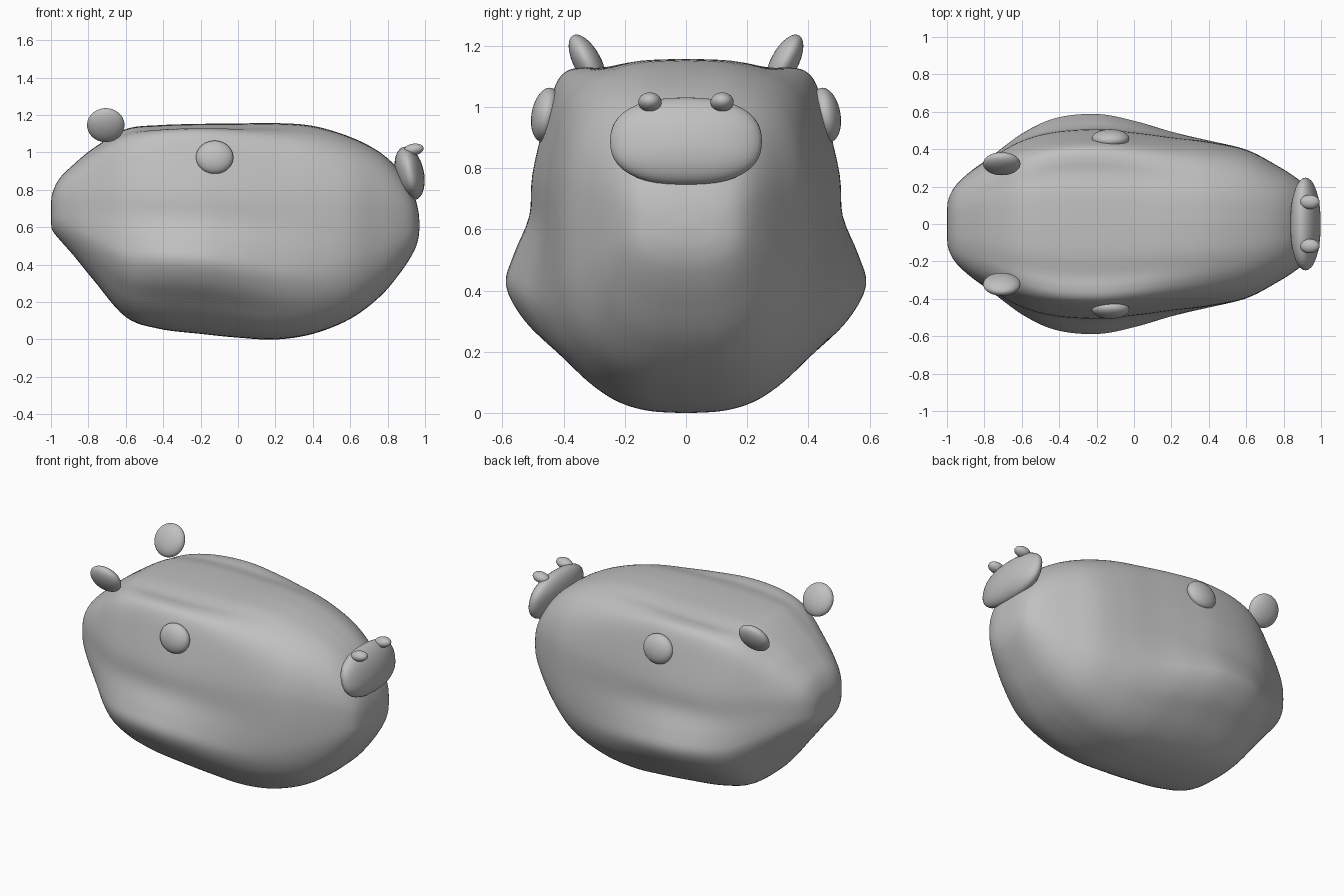
import bpy, bmesh, math

cube = bpy.data.objects.get("Cube")
if cube:
    bpy.data.objects.remove(cube, do_unlink=True)

grey = bpy.data.materials.new("soft grey")
grey.use_nodes = True
grey.diffuse_color = (0.53, 0.53, 0.53, 1)
grey.node_tree.nodes["Principled BSDF"].inputs["Base Color"].default_value = (0.53, 0.53, 0.53, 1)


def finish(name, bm):
    mesh = bpy.data.meshes.new(name)
    bmesh.ops.recalc_face_normals(bm, faces=bm.faces)
    for f in bm.faces:
        f.smooth = True
    bm.to_mesh(mesh)
    bm.free()
    mesh.materials.append(grey)
    obj = bpy.data.objects.new(name, mesh)
    bpy.context.collection.objects.link(obj)
    return obj


def smooth_path(points, steps):
    """Points along a Catmull-Rom curve through the given tuples."""
    out = []
    last = len(points) - 1
    for i in range(last):
        a, b, c, d = (points[min(max(i + k, 0), last)] for k in (-1, 0, 1, 2))
        for s in range(steps):
            t = s / steps
            out.append(tuple(
                q + t / 2 * (r - p + t * (2 * p - 5 * q + 4 * r - w + t * (3 * (q - r) + w - p)))
                for p, q, r, w in zip(a, b, c, d)))
    return out + [points[-1]]


def ellipsoid(name, location, size, tilt=(0, 0, 0), boxy=2):
    """Ellipsoid whose outline in y and z is a superellipse of power boxy."""
    bm = bmesh.new()
    bmesh.ops.create_uvsphere(bm, u_segments=40, v_segments=24, radius=1)
    for v in bm.verts:
        round_r = math.hypot(v.co.y, v.co.z)
        if round_r > 0.001:
            k = round_r / (abs(v.co.y) ** boxy + abs(v.co.z) ** boxy) ** (1 / boxy)
            v.co.y *= k
            v.co.z *= k
    obj = finish(name, bm)
    obj.location, obj.scale, obj.rotation_euler = location, size, tilt
    return obj


# Body: half outline with cheeks and brow ridges (half width, height), bottom to top
cheeky = [(0, 0), (.11, .006), (.22, .035), (.32, .095), (.42, .18), (.525, .28), (.585, .395),
          (.56, .5), (.51, .63), (.5, .77), (.46, .95), (.425, 1.07), (.39, 1.117), (.34, 1.13),
          (.27, 1.13), (.16, 1.15), (0, 1.155)]
cheeky = [(y / .585, z / 1.155) for y, z in cheeky]
power = 2 / 2.7
rounded = []
for i in range(len(cheeky)):
    a = math.pi * i / (len(cheeky) - 1)
    c = math.cos(a)
    rounded.append((abs(math.sin(a)) ** power, .5 - .5 * math.copysign(abs(c) ** power, c)))

# Stations from tail to nose: x, bottom, top, half width, cheek amount
stations = [
    (-1, .64, .71, .05, 0), (-.993, .585, .78, .13, 0), (-.955, .535, .86, .205, .05),
    (-.88, .45, .935, .28, .12), (-.77, .315, 1.025, .365, .3), (-.6, .12, 1.125, .49, .65),
    (-.42, .057, 1.146, .567, .95), (-.2, .03, 1.153, .588, 1), (0, .01, 1.155, .555, .85),
    (.2, 0, 1.157, .503, .55), (.4, .03, 1.142, .456, .25), (.6, .11, 1.083, .4, .05),
    (.76, .23, 1.0, .315, 0), (.87, .36, .895, .245, 0), (.935, .46, .785, .185, 0),
    (.962, .53, .7, .12, 0), (.97, .59, .63, .04, 0)]

bm = bmesh.new()
rings = []
for x, low, high, wide, cheek in smooth_path(stations, 6):
    half = [(wide * (r[0] + cheek * (k[0] - r[0])),
             low + (high - low) * (r[1] + cheek * (k[1] - r[1])))
            for k, r in zip(cheeky, rounded)]
    half = smooth_path(half, 4)
    outline = half + [(-y, z) for y, z in half[-2:0:-1]]
    rings.append([bm.verts.new((x, y, z)) for y, z in outline])
for a, b in zip(rings, rings[1:]):
    for i in range(len(a)):
        j = (i + 1) % len(a)
        bm.faces.new((a[i], a[j], b[j], b[i]))
bm.faces.new(rings[0])
bm.faces.new(rings[-1])
finish("body", bm)

# Muzzle
ellipsoid("muzzle", (.917, 0, .888), (.077, .248, .145), (0, math.radians(-12), 0), 2.4)

# Paired features
for side, name in ((1, "left"), (-1, "right")):
    ellipsoid(name + "_ear", (-.707, side * .322, 1.146), (.1, .045, .1),
              (math.radians(-28 * side), 0, 0))
    ellipsoid(name + "_eye", (-.125, side * .457, .974), (.1, .048, .09),
              (math.radians(10 * side), 0, 0))
    ellipsoid(name + "_nostril", (.94, side * .118, 1.016), (.053, .038, .031),
              (0, math.radians(-8), 0))
